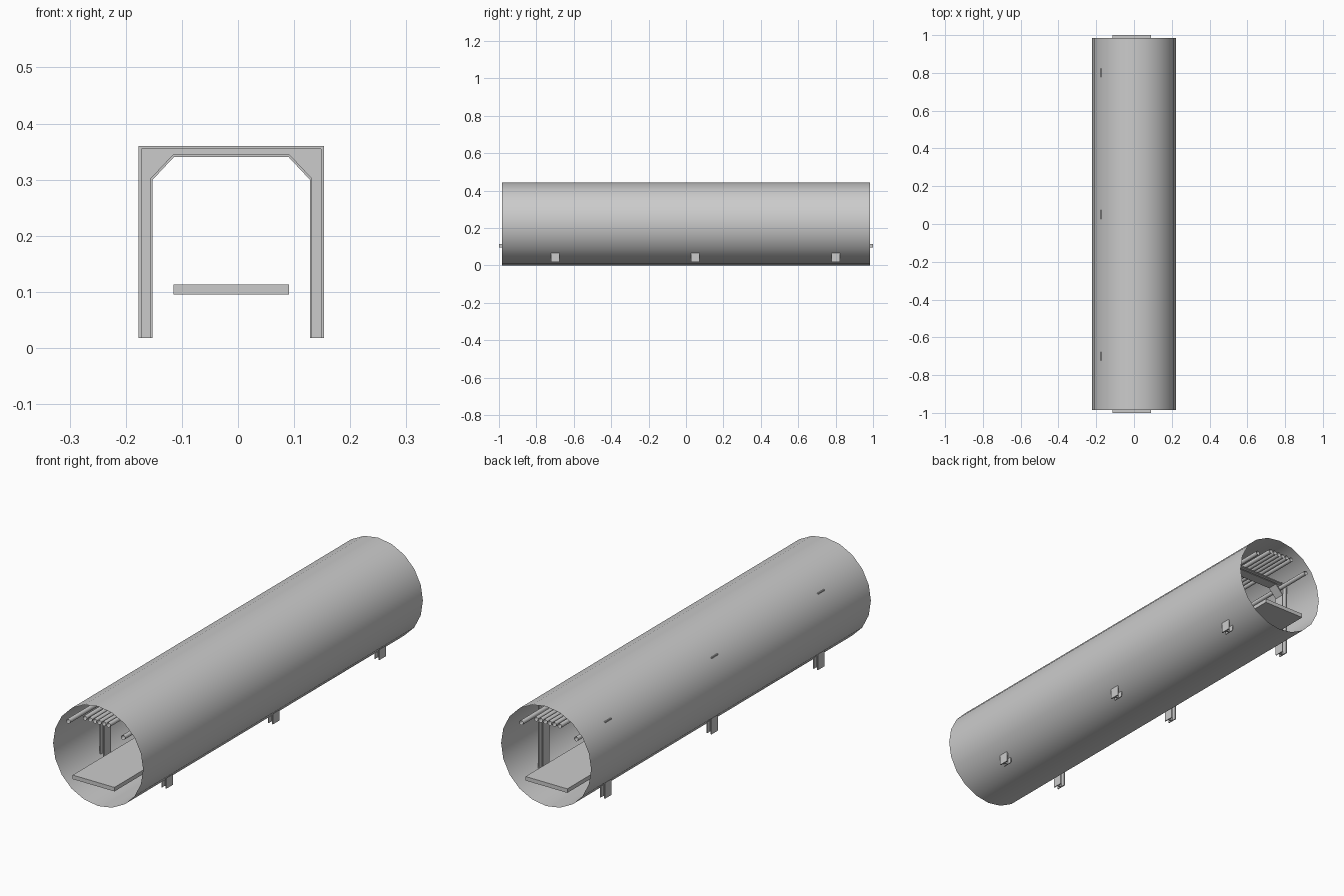
import bpy, bmesh, math

if "Cube" in bpy.data.objects:
    bpy.data.objects.remove(bpy.data.objects["Cube"])

CX = -0.012          # centre line of frames and pipes
R = 0.222            # tunnel radius
HALF = 0.985         # half length of tunnel and pipes


def finish(name, bm, smooth=False):
    mesh = bpy.data.meshes.new(name)
    bm.to_mesh(mesh)
    bm.free()
    ob = bpy.data.objects.new(name, mesh)
    bpy.context.collection.objects.link(ob)
    if smooth:
        for p in mesh.polygons:
            p.use_smooth = True
    return ob


def open_tube(name, x, z, r, sides):
    """Open-ended thin tube running along y."""
    bm = bmesh.new()
    rings = []
    for y in (-HALF, HALF):
        rings.append([bm.verts.new((x + r * math.sin(2 * math.pi * i / sides), y,
                                    z + r * math.cos(2 * math.pi * i / sides)))
                      for i in range(sides)])
    a, b = rings
    for i in range(sides):
        j = (i + 1) % sides
        bm.faces.new((a[i], b[i], b[j], a[j]))
    bmesh.ops.recalc_face_normals(bm, faces=bm.faces)
    return finish(name, bm, True)


def band(name, outer, inner, y, depth):
    """Arch-shaped strip between two matching half profiles, mirrored about CX."""
    def full(half):
        return [(CX - x, z) for x, z in half] + [(CX + x, z) for x, z in reversed(half)]
    bm = bmesh.new()
    o = [bm.verts.new((x, y - depth / 2, z)) for x, z in full(outer)]
    n = [bm.verts.new((x, y - depth / 2, z)) for x, z in full(inner)]
    for i in range(len(o) - 1):
        bm.faces.new((o[i], o[i + 1], n[i + 1], n[i]))
    ext = bmesh.ops.extrude_face_region(bm, geom=bm.faces[:])
    bmesh.ops.translate(bm, vec=(0, depth, 0),
                        verts=[v for v in ext["geom"] if isinstance(v, bmesh.types.BMVert)])
    bmesh.ops.recalc_face_normals(bm, faces=bm.faces)
    return finish(name, bm)


# Tunnel lining
open_tube("tunnel_shell", 0, R, R, 20)

# Walkway slab
bpy.ops.mesh.primitive_cube_add(size=1, location=(CX, 0, 0.104))
deck = bpy.context.object
deck.name = "walkway"
deck.scale = (0.206, 2, 0.018)

# Pipes along the roof and in the frame corners
for i, x in enumerate((-0.066, -0.04, -0.017, 0.005, 0.028, 0.05)):
    open_tube(f"roof_pipe_{i + 1}", x, 0.374, 0.01, 12)
for side, x in (("left", -0.148), ("right", 0.123)):
    open_tube(f"corner_pipe_{side}", x, 0.338, 0.01, 12)

# I-beam portal frames: outer flange, web, inner flange (half profiles)
B, T = 0.018, 0.36
outer_a = [(0.165, B), (0.165, T), (0.165, T), (0.165, T)]
edge = [(0.165, B), (0.165, T)]
edge_in = [(0.160, B), (0.160, T - 0.005)]
web_out = [(0.160, B), (0.160, 0.302), (0.160, T - 0.005), (0.098, T - 0.005)]
web_in = [(0.144, B), (0.144, 0.302), (0.118, 0.329), (0.104, 0.3445)]
lip_out = [(0.144, B), (0.144, 0.302), (0.104, 0.3445)]
lip_in = [(0.140, B), (0.140, 0.300), (0.102, 0.3405)]
for i, y in enumerate((-0.70, 0.05, 0.80)):
    band(f"frame_outer_flange_{i + 1}", edge, edge_in, y, 0.046)
    band(f"frame_web_{i + 1}", web_out, web_in, y, 0.008)
    band(f"frame_inner_flange_{i + 1}", lip_out, lip_in, y, 0.046)
